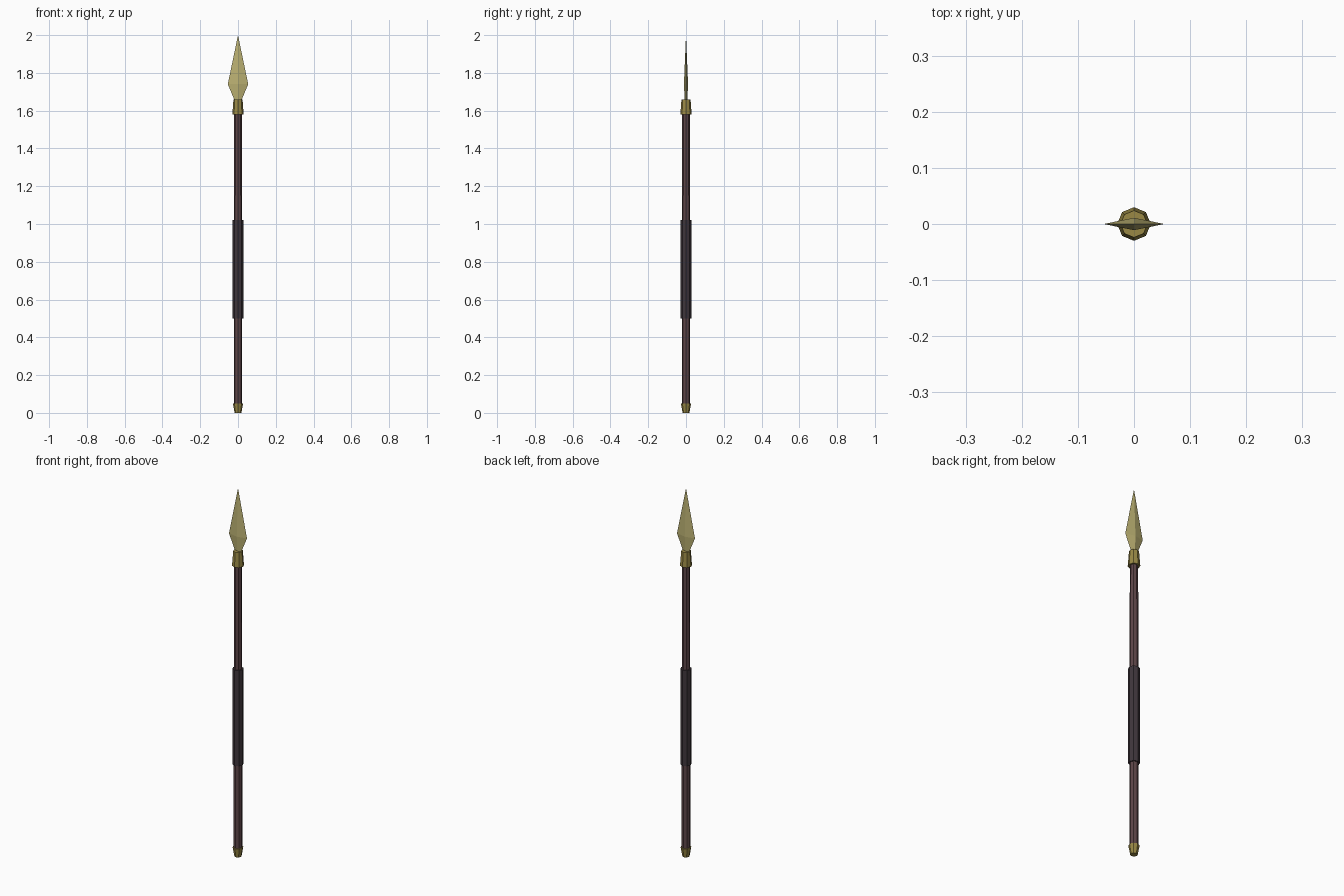
import bpy, bmesh
from math import cos, sin, pi

if "Cube" in bpy.data.objects:
    bpy.data.objects.remove(bpy.data.objects["Cube"])


def material(name, color):
    mat = bpy.data.materials.new(name)
    mat.diffuse_color = (*color, 1)
    mat.use_nodes = True
    mat.node_tree.nodes["Principled BSDF"].inputs["Base Color"].default_value = mat.diffuse_color
    return mat


def loft(name, rings, sides, mat):
    """Skin horizontal rings given as (z, x radius, y radius); zero radius is a tip."""
    bm = bmesh.new()
    loops = []
    for z, rx, ry in rings:
        if rx == 0:
            loops.append([bm.verts.new((0, 0, z))])
        else:
            loops.append([bm.verts.new((rx * cos(2 * pi * i / sides),
                                        ry * sin(2 * pi * i / sides), z))
                          for i in range(sides)])
    for a, b in zip(loops, loops[1:]):
        for i in range(sides):
            j = (i + 1) % sides
            if len(b) == 1:
                bm.faces.new((a[i], a[j], b[0]))
            else:
                bm.faces.new((a[i], a[j], b[j], b[i]))
    for end in (loops[0], loops[-1]):
        if len(end) > 1:
            bm.faces.new(end)
    bmesh.ops.recalc_face_normals(bm, faces=bm.faces[:])
    mesh = bpy.data.meshes.new(name)
    bm.to_mesh(mesh)
    bm.free()
    mesh.materials.append(mat)
    obj = bpy.data.objects.new(name, mesh)
    bpy.context.collection.objects.link(obj)
    return obj


def turned(name, profile, mat):
    return loft(name, [(z, r, r) for z, r in profile], 8, mat)


wood = material("dark_wood", (0.11, 0.06, 0.065))
leather = material("leather", (0.05, 0.037, 0.045))
brass = material("brass", (0.32, 0.25, 0.06))
bronze = material("blade_bronze", (0.50, 0.44, 0.17))

# Pole with wrapped grip
turned("shaft", [(0.03, 0.022), (1.62, 0.02)], wood)
turned("grip", [(0.50, 0.028), (1.02, 0.028)], leather)

# Metal fittings at both ends
turned("butt_cap", [(0, 0.018), (0.05, 0.027)], brass)
turned("socket", [(1.58, 0.03), (1.66, 0.024)], brass)

# Diamond-section blade
loft("blade", [(1.64, 0.012, 0.006), (1.74, 0.054, 0.011), (2.0, 0, 0)], 4, bronze)
